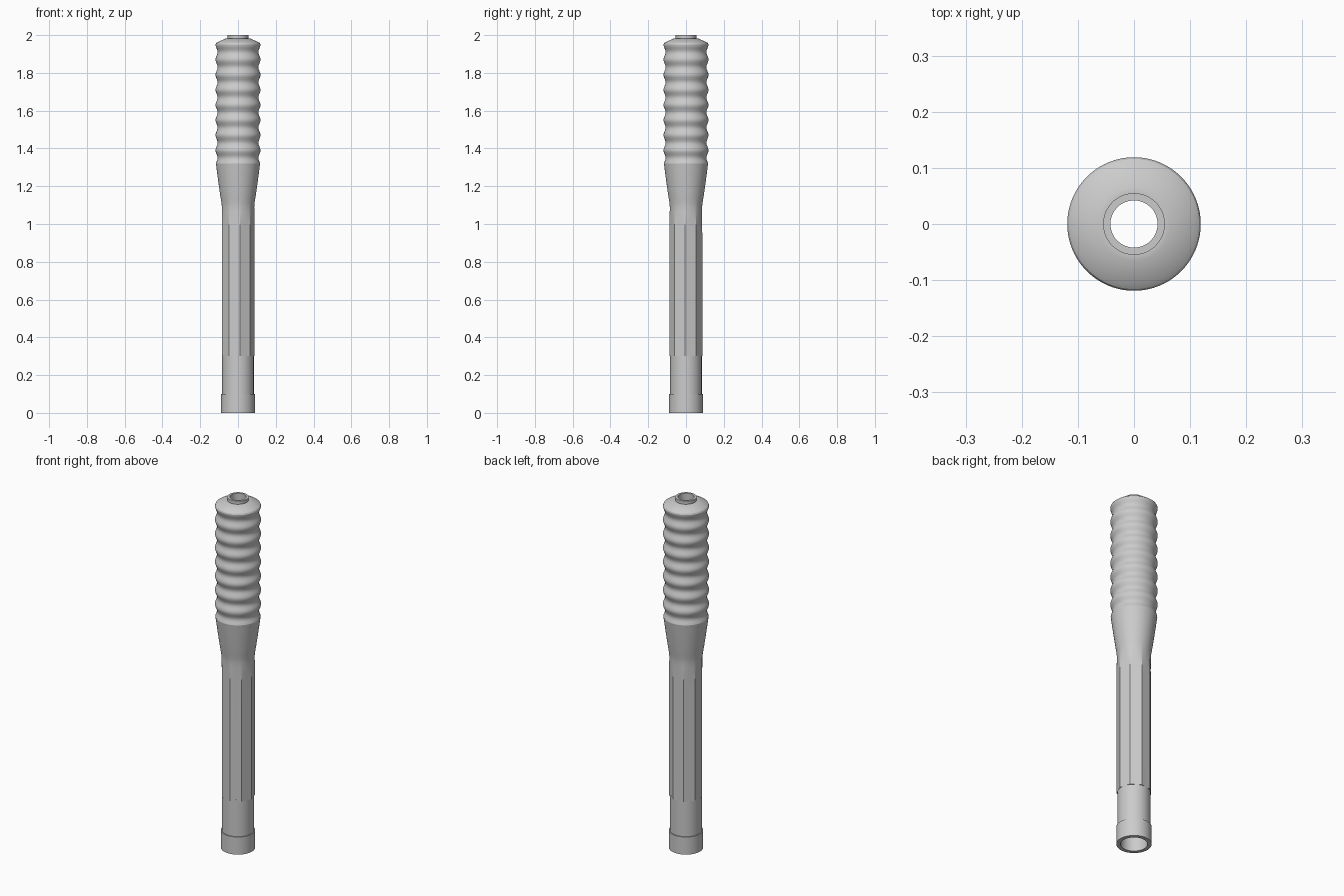
import bpy, bmesh, math

cube = bpy.data.objects.get("Cube")
if cube:
    bpy.data.objects.remove(cube, do_unlink=True)

grey = bpy.data.materials.new("light grey")
grey.use_nodes = True
colour = (0.6, 0.6, 0.6, 1)
grey.diffuse_color = colour
grey.node_tree.nodes["Principled BSDF"].inputs["Base Color"].default_value = colour

SEGMENTS = 72
SIDES = 9
TURN = math.radians(-3.5)   # angle of one handle corner
STEP = math.tau / SIDES


def smoothstep(t):
    t = max(0, min(1, t))
    return t * t * (3 - 2 * t)


def polygon_radius(angle, corner):
    """Distance to the side of a regular polygon at an angle."""
    off = (angle - TURN) % STEP - STEP / 2
    return corner * math.cos(STEP / 2) / math.cos(off)


def loft(name, rings, closed=False):
    """Skin rings of (z, radius function); every ring shares the same angles."""
    bm = bmesh.new()
    loops = []
    for z, radius in rings:
        loop = []
        for i in range(SEGMENTS):
            a = TURN + math.tau * i / SEGMENTS
            r = radius(a)
            loop.append(bm.verts.new((r * math.cos(a), r * math.sin(a), z)))
        loops.append(loop)
    pairs = list(zip(loops, loops[1:]))
    if closed:
        pairs.append((loops[-1], loops[0]))
    for low, high in pairs:
        for i in range(SEGMENTS):
            j = (i + 1) % SEGMENTS
            bm.faces.new((low[i], low[j], high[j], high[i]))
    bmesh.ops.recalc_face_normals(bm, faces=bm.faces)
    mesh = bpy.data.meshes.new(name)
    bm.to_mesh(mesh)
    bm.free()
    mesh.materials.append(grey)
    obj = bpy.data.objects.new(name, mesh)
    bpy.context.collection.objects.link(obj)
    bpy.ops.object.select_all(action="DESELECT")
    obj.select_set(True)
    bpy.context.view_layer.objects.active = obj
    bpy.ops.object.shade_smooth_by_angle(angle=math.radians(25))
    return obj


def circle(r):
    return lambda a: r


def turned(name, profile):
    """Hollow part turned from a closed (radius, z) profile."""
    return loft(name, [(z, circle(r)) for r, z in profile], closed=True)


BORE = 0.068

# Base collar and the plain neck above it
turned("base_collar", [(BORE, 0), (0.089, 0), (0.089, 0.1), (BORE, 0.1)])
turned("lower_neck", [(BORE, 0.1), (0.0835, 0.1), (0.0835, 0.31), (BORE, 0.31)])

# Nine-sided handle that turns round and flares out below the grip
def handle_ring(z):
    blend = smoothstep((z - 0.95) / 0.2)
    flare = 0.0855 + 0.0315 * min(1, max(0, (z - 1.1) / 0.22)) ** 0.9
    return lambda a: (1 - blend) * polygon_radius(a, 0.0885) + blend * flare


heights = [0.3, 0.95] + [0.95 + 0.37 * i / 16 for i in range(1, 17)]
rings = [(z, handle_ring(z)) for z in heights]
rings += [(1.32, circle(BORE)), (0.3, circle(BORE))]
loft("faceted_handle", rings, closed=True)

# Ribbed grip: a row of soft ridges, closed by a shallow shoulder and a nozzle
PITCH = 0.08
TOP_RIDGE = 1.95
count = 96
profile = [(BORE, 1.32)]
for i in range(count + 1):
    z = 1.32 + (TOP_RIDGE - 1.32) * i / count
    wave = math.cos(math.tau * (z - TOP_RIDGE) / PITCH)
    profile.append((0.1135 + 0.0055 * wave, z))
profile[1] = (0.117, 1.32)
profile += [(0.116, 1.957), (0.108, 1.963), (0.065, 1.982), (0.055, 1.982),
            (0.055, 2.0), (0.042, 2.0), (0.042, 1.93), (BORE, 1.9)]
turned("ribbed_grip", profile)
